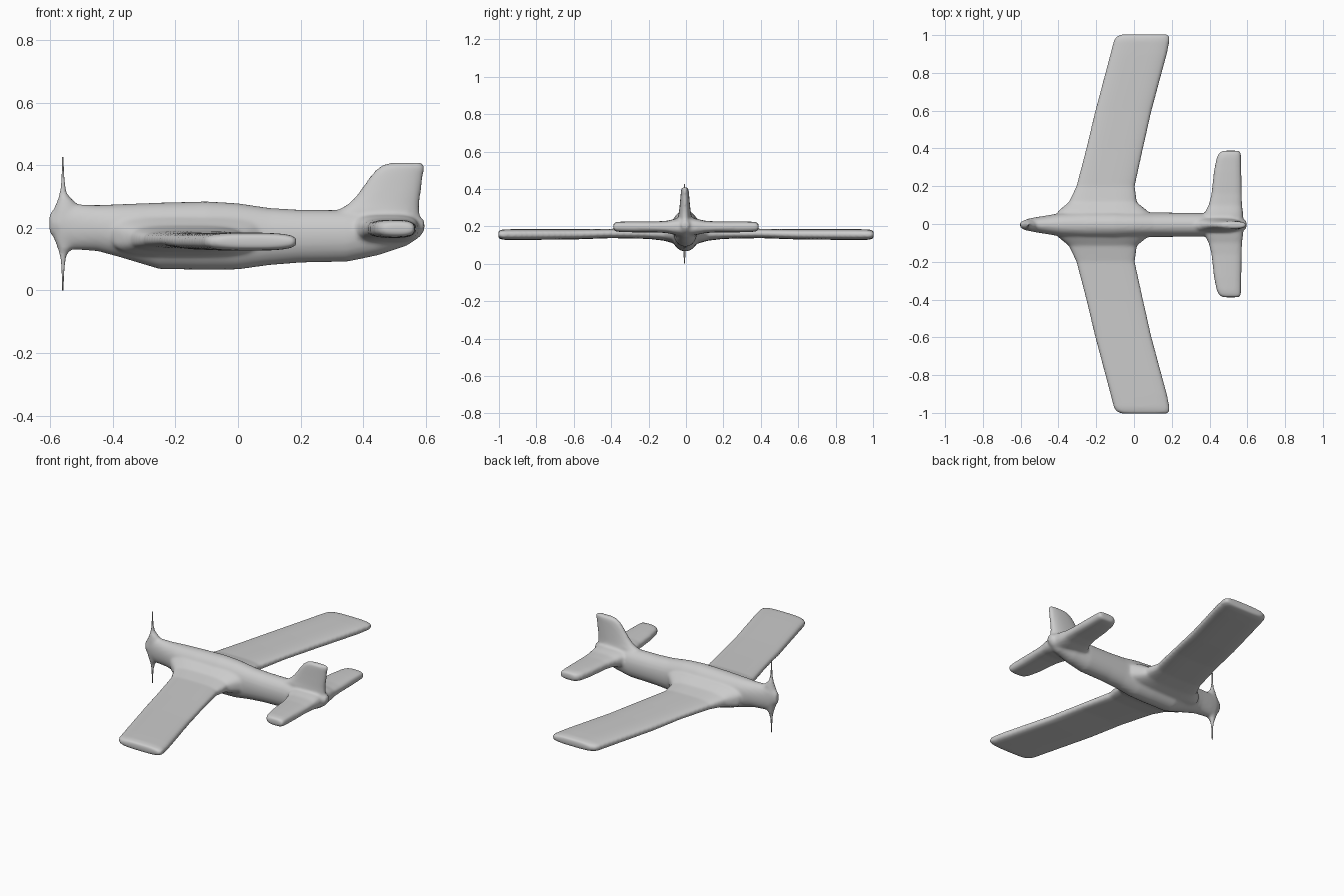
import bpy, bmesh, math

cube = bpy.data.objects.get("Cube")
if cube:
    bpy.data.objects.remove(cube, do_unlink=True)

grey = bpy.data.materials.new("light grey")
grey.use_nodes = True
grey.diffuse_color = (0.6, 0.6, 0.6, 1)
grey.node_tree.nodes["Principled BSDF"].inputs["Base Color"].default_value = (0.6, 0.6, 0.6, 1)


def loft(bm, axis, stations, power=2.0, n=32):
    """Skin rounded sections (pos, a0, a1, b0, b1) along an axis."""
    rings = []
    for pos, a0, a1, b0, b1 in stations:
        ring = []
        for i in range(n):
            t = 2 * math.pi * i / n
            c, s = math.cos(t), math.sin(t)
            a = (a0 + a1) / 2 + (a1 - a0) / 2 * math.copysign(abs(c) ** (2 / power), c)
            b = (b0 + b1) / 2 + (b1 - b0) / 2 * math.copysign(abs(s) ** (2 / power), s)
            co = {"x": (pos, a, b), "y": (a, pos, b), "z": (a, b, pos)}[axis]
            ring.append(bm.verts.new(co))
        rings.append(ring)
    faces = [bm.faces.new(rings[0]), bm.faces.new(rings[-1][::-1])]
    for p, q in zip(rings, rings[1:]):
        for i in range(n):
            j = (i + 1) % n
            faces.append(bm.faces.new((p[i], q[i], q[j], p[j])))
    bmesh.ops.recalc_face_normals(bm, faces=faces)


def mirrored(stations):
    """Complete a half span to a full span about y = 0."""
    return [(-s[0],) + s[1:] for s in stations[:0:-1]] + stations


def make_object(name, bm):
    mesh = bpy.data.meshes.new(name)
    bm.to_mesh(mesh)
    bm.free()
    mesh.materials.append(grey)
    ob = bpy.data.objects.new(name, mesh)
    bpy.context.collection.objects.link(ob)
    mesh.polygons.foreach_set("use_smooth", [True] * len(mesh.polygons))
    return ob


body = bmesh.new()

# Fuselage: x, half width, bottom, top
fuselage = [(-.603, .014, .185, .245), (-.585, .022, .165, .265), (-.56, .032, .135, .285),
            (-.52, .04, .13, .276), (-.45, .051, .126, .273), (-.38, .064, .107, .276),
            (-.25, .076, .068, .281), (-.1, .076, .066, .285), (0, .071, .067, .279),
            (.1, .065, .081, .264), (.2, .064, .089, .258), (.35, .063, .092, .257),
            (.45, .056, .113, .25), (.54, .042, .143, .24), (.58, .028, .17, .235),
            (.596, .018, .19, .225)]
loft(body, "x", [(x, -.004 - w, -.004 + w, b, t) for x, w, b, t in fuselage], 2.1)

# Wings with flared roots: y, leading, trailing, bottom, top
wing = [(0, -.42, .12, .10, .25), (.07, -.40, .07, .11, .235), (.115, -.345, .015, .123, .207),
        (.2, -.305, .004, .133, .191), (.4, -.253, .048, .137, .187), (.6, -.205, .093, .130, .185),
        (.9, -.125, .174, .127, .185), (.97, -.107, .188, .128, .184), (.99, -.095, .188, .131, .181),
        (1.004, -.065, .178, .138, .175)]
loft(body, "y", mirrored(wing), 3.2, 48)

# Tailplane
tailplane = [(0, .35, .58, .145, .25), (.06, .375, .577, .155, .24), (.1, .395, .572, .164, .23),
             (.16, .41, .57, .168, .226), (.28, .423, .568, .168, .226), (.35, .437, .567, .17, .225),
             (.376, .45, .566, .173, .222), (.388, .47, .558, .18, .215)]
loft(body, "y", mirrored(tailplane), 3)

# Fin: z, leading, trailing, half thickness
fin = [(.20, .28, .588, .034), (.255, .315, .58, .036), (.275, .35, .58, .032), (.30, .376, .583, .029),
       (.33, .398, .587, .026), (.365, .422, .592, .023), (.388, .442, .596, .021),
       (.4, .46, .596, .019), (.408, .485, .59, .014)]
loft(body, "z", [(z, a, b, -.006 - h, -.006 + h) for z, a, b, h in fin], 2.3)

# Propeller root flare: distance from hub, front, back, half thickness
flare = [(0, -.6, -.52, .03), (.05, -.588, -.51, .026), (.07, -.58, -.52, .022),
         (.085, -.575, -.537, .018), (.1, -.57, -.547, .013), (.118, -.567, -.55, .01)]
for side in (1, -1):
    loft(body, "z", [(.213 + side * r, a, b, -.006 - h, -.006 + h) for r, a, b, h in flare])

# Fuse everything into one softly blended skin
plane = make_object("airframe", body)
remesh = plane.modifiers.new("fuse", "REMESH")
remesh.mode = "VOXEL"
remesh.voxel_size = 0.008
remesh.use_smooth_shade = True
soften = plane.modifiers.new("soften", "SMOOTH")
soften.factor = 0.5
soften.iterations = 6

# Slim propeller blades tapering out of the flare
blades = bmesh.new()
blade = [(.06, -.58, -.535, .018), (.085, -.573, -.545, .012), (.11, -.567, -.551, .008),
         (.14, -.564, -.555, .005), (.18, -.563, -.557, .004), (.213, -.562, -.558, .003)]
for side in (1, -1):
    loft(blades, "z", [(.213 + side * r, a, b, -.008 - h, -.008 + h) for r, a, b, h in blade], n=16)
make_object("propeller_blades", blades)
